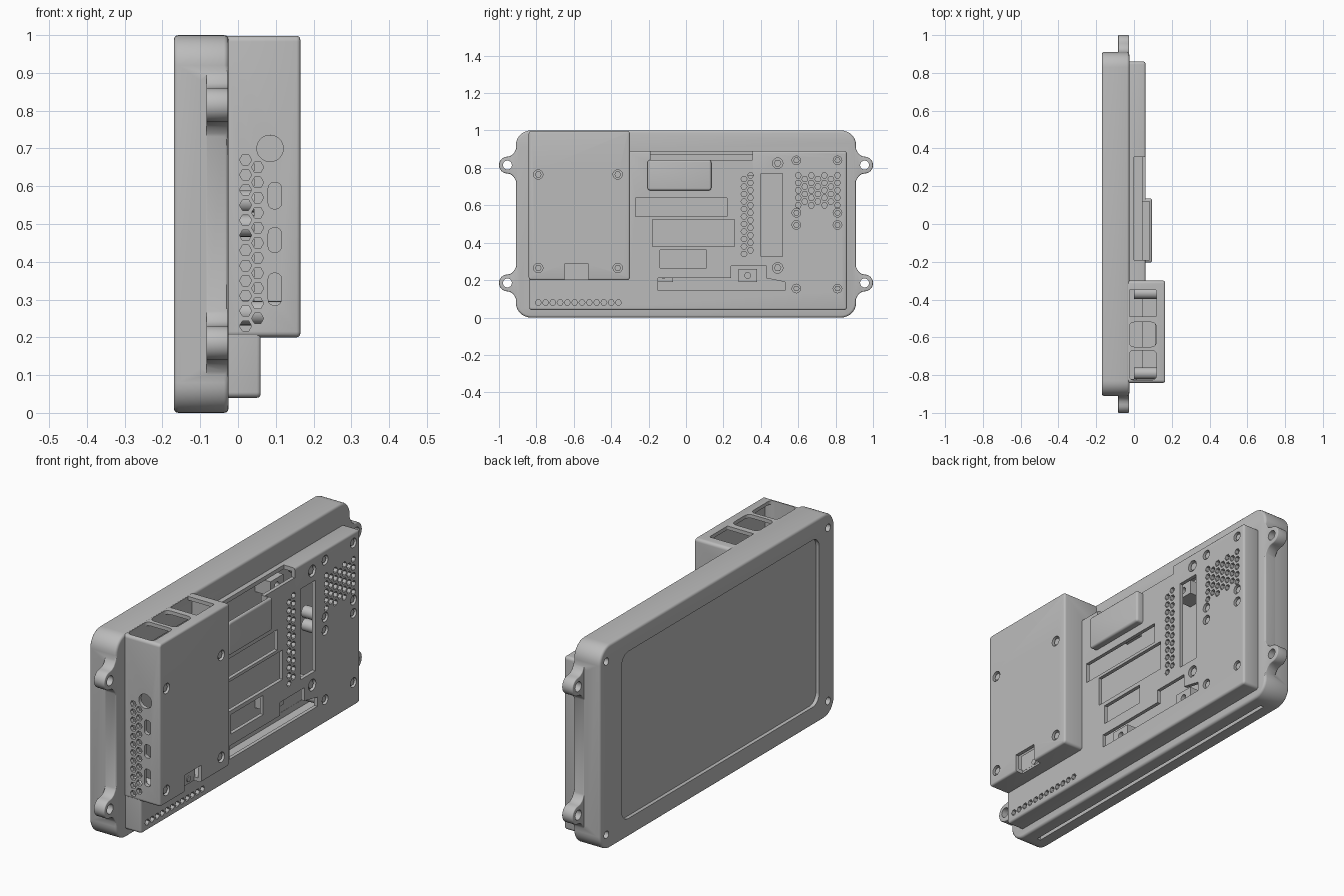
import bpy, bmesh
from math import sin, cos, pi, radians

if "Cube" in bpy.data.objects:
    bpy.data.objects.remove(bpy.data.objects["Cube"])

grey = bpy.data.materials.new("plain_grey")
grey.use_nodes = True
grey.diffuse_color = (0.5, 0.5, 0.5, 1)
grey.node_tree.nodes["Principled BSDF"].inputs["Base Color"].default_value = (0.5, 0.5, 0.5, 1)


def rect(u0, u1, v0, v1, r=0.0, n=5):
    """Outline of a rectangle, with rounded corners if r is set."""
    if not r:
        return [(u0, v0), (u1, v0), (u1, v1), (u0, v1)]
    pts = []
    corners = [(u1 - r, v1 - r), (u0 + r, v1 - r), (u0 + r, v0 + r), (u1 - r, v0 + r)]
    for k, (u, v) in enumerate(corners):
        for i in range(n + 1):
            a = (k + i / n) * pi / 2
            pts.append((u + r * cos(a), v + r * sin(a)))
    return pts


def ring(u, v, r, n=20):
    """Outline of a circle or regular polygon."""
    return [(u + r * cos(2 * pi * i / n), v + r * sin(2 * pi * i / n)) for i in range(n)]


def prism(bm, pts, axis, a, b, bevel=0.0):
    """Extrude an outline along an axis from a to b, rounding the cap edges."""
    place = {"x": lambda u, v, w: (w, u, v),
             "y": lambda u, v, w: (u, w, v),
             "z": lambda u, v, w: (u, v, w)}[axis]
    low = [bm.verts.new(place(u, v, a)) for u, v in pts]
    top = [bm.verts.new(place(u, v, b)) for u, v in pts]
    faces = [bm.faces.new(low), bm.faces.new(top)]
    caps = [e for f in faces for e in f.edges]
    for i in range(len(pts)):
        j = (i + 1) % len(pts)
        faces.append(bm.faces.new((low[i], low[j], top[j], top[i])))
    bmesh.ops.recalc_face_normals(bm, faces=faces)
    if bevel:
        bmesh.ops.bevel(bm, geom=caps, offset=bevel, segments=3, profile=0.5,
                        affect="EDGES", clamp_overlap=False)


def part(name, *prisms):
    """Make one object from a list of prism arguments."""
    bm = bmesh.new()
    for p in prisms:
        prism(bm, *p)
    mesh = bpy.data.meshes.new(name)
    bm.to_mesh(mesh)
    bm.free()
    mesh.materials.append(grey)
    ob = bpy.data.objects.new(name, mesh)
    bpy.context.collection.objects.link(ob)
    return ob


def combine(target, operation, *prisms):
    """Join or cut a part with a temporary helper."""
    helper = part("helper", *prisms)
    helper.hide_render = True
    mod = target.modifiers.new("bool", "BOOLEAN")
    mod.operation, mod.solver, mod.object = operation, "EXACT", helper
    bpy.context.view_layer.objects.active = target
    bpy.ops.object.modifier_apply(modifier=mod.name)
    bpy.data.objects.remove(helper)


# Bezel frame with four flared mounting ears
bezel = part("bezel", (rect(-0.91, 0.91, 0, 1, 0.08, 8), "x", -0.17, -0.025, 0.012))
ear_centres = [(s * 0.955, z) for s in (-1, 1) for z in (0.185, 0.815)]
flare = [(0.88, 0.10), (0.905, 0.095), (0.914, 0.075), (0.925, 0.058), (0.94, 0.048)]
for y, z in ear_centres:
    s = 1 if y > 0 else -1
    tip = [(0.955 + 0.045 * cos(a), 0.045 * sin(a))
           for a in [pi / 2 - pi * i / 12 for i in range(13)]]
    outline = flare + tip + [(u, -v) for u, v in reversed(flare)]
    combine(bezel, "UNION", ([(s * u, z + v) for u, v in outline], "x", -0.084, -0.026, 0.004))

# Bezel cavity, screen window, end slots, ear holes, corner holes and lower groove
combine(bezel, "DIFFERENCE", (rect(-0.82, 0.84, 0.06, 0.885, 0.01), "x", -0.103, 0.05))
combine(bezel, "DIFFERENCE", (rect(-0.79, 0.74, 0.09, 0.91, 0.05), "x", -0.2, -0.1))
cuts = [(rect(-0.10, -0.08, 0.12, 0.88), "y", min(s * 0.8, s * 1.1), max(s * 0.8, s * 1.1))
        for s in (-1, 1)]
cuts += [(ring(y, z, 0.024), "x", -0.2, 0.05) for y, z in ear_centres]
cuts += [(ring(y, z, 0.018), "x", -0.2, -0.135) for y in (-0.86, 0.86) for z in (0.075, 0.925)]
cuts += [(rect(-0.108, -0.09, -0.8, 0.8), "z", -0.1, 0.03)]
combine(bezel, "DIFFERENCE", *cuts)

# Screen panel
part("screen", (rect(-0.80, 0.75, 0.08, 0.92, 0.04), "x", -0.152, -0.104))

# Rear cover with the deep port housing and the shallow hood
cover = part("rear_cover", (rect(-0.838, 0.86, 0.04, 0.89, 0.015), "x", -0.04, 0.06, 0.01))
combine(cover, "UNION", (rect(-0.841, -0.30, 0.2, 0.998, 0.015), "x", -0.043, 0.165, 0.01))
combine(cover, "UNION", (rect(-0.205, 0.135, 0.68, 0.842, 0.012), "x", 0.03, 0.095, 0.01))

# Hollow interiors
combine(cover, "DIFFERENCE", (rect(-0.82, 0.84, 0.06, 0.87), "x", -0.1, 0.042))
combine(cover, "DIFFERENCE", (rect(-0.822, -0.32, 0.218, 0.98), "x", -0.11, 0.147))
combine(cover, "DIFFERENCE", (rect(-0.19, 0.12, 0.70, 0.86), "x", 0.03, 0.082))

# Rear windows, upper notch and stepped lower window
step = [(-0.15, 0.145), (0.53, 0.145), (0.53, 0.19), (0.43, 0.21), (0.43, 0.275),
        (0.24, 0.275), (0.24, 0.21), (-0.15, 0.21)]
windows = [rect(-0.27, 0.22, 0.54, 0.64), rect(-0.18, 0.26, 0.38, 0.525),
           rect(-0.14, 0.11, 0.265, 0.36), rect(0.40, 0.515, 0.325, 0.77), step]
cuts = [(w, "x", 0.03, 0.2) for w in windows]
cuts += [(rect(-0.19, 0.355, 0.843, 0.95), "x", 0.0, 0.2)]

# Rear vents: paired columns, honeycomb field and lower row
hexes = [(0.31 + 0.035 * c, 0.34 + 0.04 * i + 0.02 * c) for c in (0, 1) for i in range(11)]
hexes += [(0.6 + 0.035 * c, 0.6 + 0.04 * i + 0.02 * (c % 2)) for c in range(7)
          for i in range(5 - c % 2)]
hexes += [(-0.79 + 0.039 * i, 0.08) for i in range(12)]
cuts += [(ring(y, z, 0.016, 6), "x", 0.03, 0.2) for y, z in hexes]

# Screw recesses
cover_screws = [(y, z, 0.023) for y in (0.59, 0.81) for z in (0.155, 0.495, 0.56, 0.84)]
cover_screws += [(0.49, z, 0.028) for z in (0.265, 0.825)]
housing_screws = [(y, z, 0.025) for y in (-0.79, -0.365) for z in (0.265, 0.765)]
cuts += [(ring(y, z, r), "x", 0.03, 0.2) for y, z, r in cover_screws]
cuts += [(ring(y, z, r), "x", 0.13, 0.2) for y, z, r in housing_screws]

# Housing openings: lower card notch, three top ports, end ports and end vents
cuts += [(rect(-0.65, -0.52, 0.19, 0.285), "x", 0.125, 0.2)]
cuts += [(rect(-0.025, 0.118, y0, y1, r), "z", 0.9, 1.1)
         for y0, y1, r in ((-0.825, -0.67, 0.02), (-0.65, -0.52, 0.025), (-0.49, -0.35, 0.004))]
cuts += [(ring(0.085, 0.70, 0.035, 28), "y", -0.9, -0.8)]
cuts += [(rect(0.08, 0.115, z0, z1, 0.015), "y", -0.9, -0.8)
         for z0, z1 in ((0.54, 0.61), (0.425, 0.49), (0.285, 0.37))]
cuts += [(ring(0.02 + 0.032 * c, 0.23 + 0.02 * c + 0.04 * i, 0.016, 6), "y", -0.9, -0.8)
         for c in (0, 1) for i in range(12 - c)]
combine(cover, "DIFFERENCE", *cuts)

# Hex-head screws standing inside their recesses
for i, (y, z, r) in enumerate(cover_screws):
    part(f"cover_screw_{i + 1}", (ring(y, z, r + 0.006), "x", -0.05, 0.044),
         (ring(y, z, r * 0.72, 6), "x", 0.04, 0.053))
for i, (y, z, r) in enumerate(housing_screws):
    part(f"housing_screw_{i + 1}", (ring(y, z, r + 0.006), "x", 0.0, 0.149),
         (ring(y, z, r * 0.72, 6), "x", 0.145, 0.158))

# Card slot tray behind the lower notch
part("card_tray", (rect(-0.655, -0.515, 0.21, 0.295), "x", 0.11, 0.126),
     (ring(-0.565, 0.225, 0.014), "x", 0.12, 0.13))

# Standoff blocks between the screen and the cover
for i, (y, z) in enumerate([(y, z) for y in (-0.12, 0.33) for z in (0.225, 0.795)]):
    block = part(f"standoff_{i + 1}", (rect(y - 0.05, y + 0.05, z - 0.035, z + 0.035), "x", -0.105, -0.02))
    combine(block, "DIFFERENCE", (ring(y, z, 0.016), "x", -0.07, 0.05))

# Smooth the rounded surfaces and keep hard edges
bpy.ops.object.select_all(action="DESELECT")
for ob in bpy.context.scene.objects:
    if ob.type == "MESH" and grey.name in ob.data.materials:
        ob.select_set(True)
        bpy.context.view_layer.objects.active = ob
bpy.ops.object.shade_smooth_by_angle(angle=radians(32))
